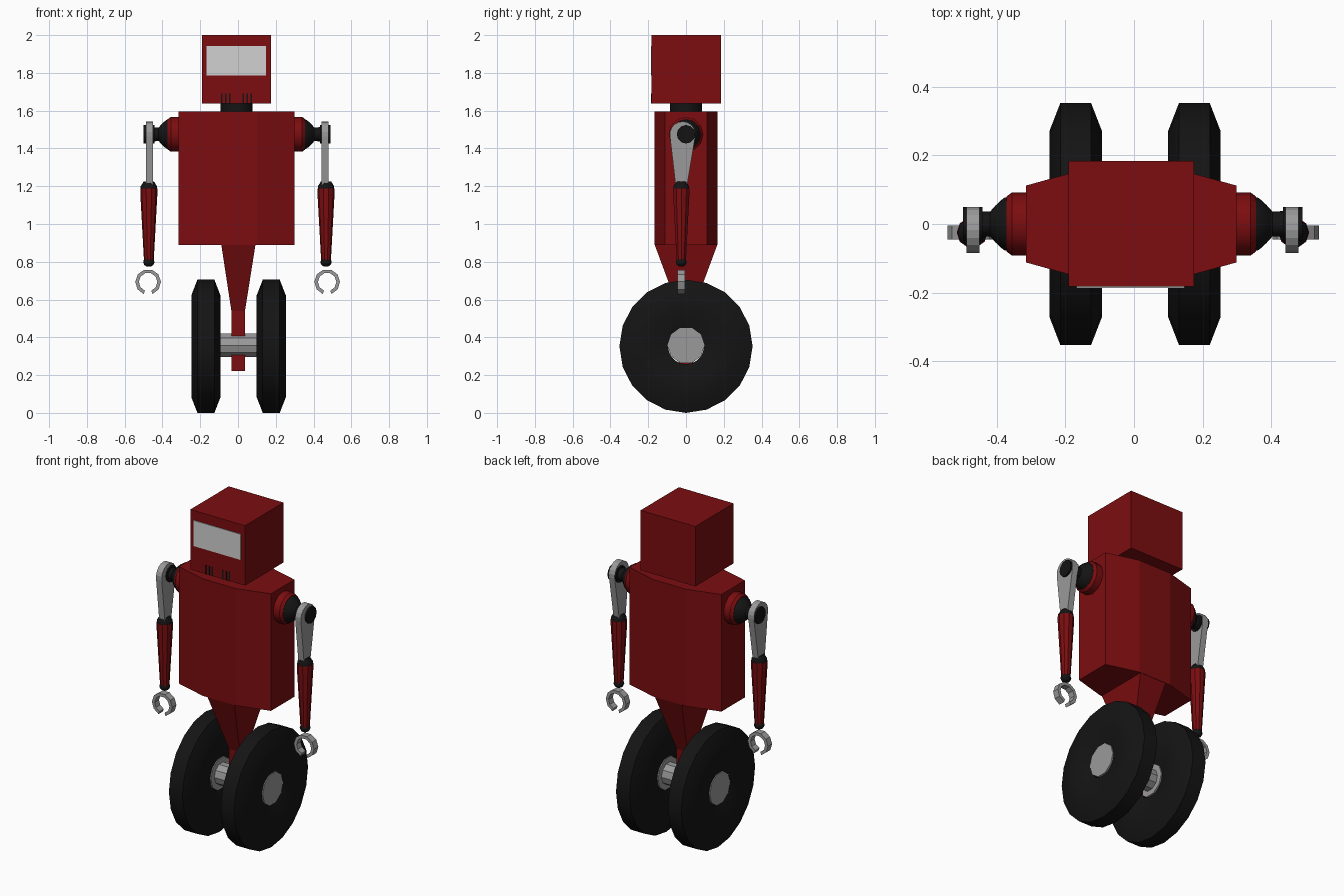
import bpy, bmesh, math
from mathutils import Vector

if "Cube" in bpy.data.objects:
    bpy.data.objects.remove(bpy.data.objects["Cube"])


def material(name, r, g, b):
    m = bpy.data.materials.new(name)
    m.diffuse_color = (r, g, b, 1)
    m.use_nodes = True
    m.node_tree.nodes["Principled BSDF"].inputs["Base Color"].default_value = m.diffuse_color
    return m


RED = material("red_paint", 0.20, 0.004, 0.005)
BLACK = material("black_rubber", 0.007, 0.007, 0.007)
GREY = material("grey_metal", 0.32, 0.32, 0.32)
VISOR = material("pale_visor", 0.64, 0.64, 0.64)


def finish(name, bm, mat, smooth=None):
    bmesh.ops.recalc_face_normals(bm, faces=bm.faces[:])
    me = bpy.data.meshes.new(name)
    bm.to_mesh(me)
    bm.free()
    me.materials.append(mat)
    ob = bpy.data.objects.new(name, me)
    bpy.context.collection.objects.link(ob)
    if smooth:
        bpy.ops.object.select_all(action='DESELECT')
        ob.select_set(True)
        bpy.context.view_layer.objects.active = ob
        bpy.ops.object.shade_smooth_by_angle(angle=math.radians(smooth))
    return ob


def loft(name, rings, mat, smooth=None, closed=False):
    """Skin a list of equal-length rings; cap the ends unless closed."""
    bm = bmesh.new()
    vs = [[bm.verts.new(p) for p in ring] for ring in rings]
    n = len(vs[0])
    pairs = list(zip(vs, vs[1:])) + ([(vs[-1], vs[0])] if closed else [])
    for a, b in pairs:
        for i in range(n):
            j = (i + 1) % n
            bm.faces.new((a[i], a[j], b[j], b[i]))
    if not closed:
        bm.faces.new(vs[0])
        bm.faces.new(vs[-1])
    return finish(name, bm, mat, smooth)


def lathe(name, profile, origin, axis, segs, mat, smooth=35, closed=False):
    """Revolve (position, radius) pairs about the x or z axis."""
    rings = []
    for t, r in profile:
        ring = []
        for i in range(segs):
            a = 2 * math.pi * i / segs
            c, s = r * math.cos(a), r * math.sin(a)
            ring.append(Vector(origin) + Vector((t, c, s) if axis == 'x' else (c, s, t)))
        rings.append(ring)
    return loft(name, rings, mat, smooth, closed)


def rect(cx, hx, hy, z):
    return [(cx - hx, -hy, z), (cx + hx, -hy, z), (cx + hx, hy, z), (cx - hx, hy, z)]


def box(name, x0, x1, y0, y1, z0, z1, mat):
    rings = [[(x0, y0, z), (x1, y0, z), (x1, y1, z), (x0, y1, z)] for z in (z0, z1)]
    return loft(name, rings, mat)


# Head, visor, mouth slots and neck
CX = -0.008
box("head", CX - 0.183, CX + 0.183, -0.182, 0.184, 1.638, 2.0, RED)
box("visor", -0.167, 0.148, -0.186, -0.180, 1.787, 1.942, VISOR)
for side in (-1, 1):
    for k in range(3):
        x = CX + side * (0.035 + 0.022 * k)
        box("mouth_slot", x - 0.004, x + 0.004, -0.185, -0.180, 1.638, 1.692, BLACK)
lathe("neck", [(1.58, 0.085), (1.65, 0.085)], (CX, 0, 0), 'z', 16, BLACK)

# Eight-sided torso
plan = [(-0.307, -0.112), (-0.11, -0.167), (0.11, -0.167), (0.307, -0.112),
        (0.307, 0.112), (0.11, 0.167), (-0.11, 0.167), (-0.307, 0.112)]
loft("torso", [[(CX + x, y, z) for x, y in plan] for z in (0.888, 1.595)], RED)

# Tapered waist running into the axle post
loft("waist_post", [rect(0.001, 0.036, 0.036, 0.222), rect(0.001, 0.036, 0.036, 0.54),
                    rect(0.002, 0.09, 0.165, 0.888)], RED)

# Wheels and axle
AXLE_Z = 0.3575
tyre = [(-0.045, 0.3525), (0.045, 0.3525), (0.077, 0.27), (0.077, 0.19),
        (0.05, 0.095), (-0.05, 0.095), (-0.077, 0.19), (-0.077, 0.27)]
for x in (-0.17, 0.176):
    lathe("tyre", tyre, (x, 0, AXLE_Z - 0.005), 'x', 20, BLACK, 50, True)
    lathe("wheel_hub", [(-0.057, 0.098), (0.057, 0.098)], (x, 0, AXLE_Z), 'x', 10, GREY)
lathe("axle", [(-0.17, 0.065), (0.176, 0.065)], (0, 0, AXLE_Z), 'x', 10, GREY)

# Arms
SHOULDER_Z = 1.475
ARM_Y = -0.025
for side in (-1, 1):
    def lathe_x(name, profile, cx, segs, mat):
        return lathe(name, [(side * t, r) for t, r in profile],
                     (cx, 0, SHOULDER_Z), 'x', segs, mat)

    lathe_x("shoulder_collar", [(0.28, 0.092), (0.348, 0.092), (0.364, 0.08)], CX, 12, RED)
    lathe_x("shoulder_ball", [(0.34, 0.082), (0.372, 0.076), (0.395, 0.055),
                              (0.412, 0.036), (0.45, 0.038)], CX, 12, BLACK)
    lathe_x("shoulder_pin", [(0.438, 0.049), (0.495, 0.049)], -0.004, 12, BLACK)

    # Teardrop upper arm plate
    outline = [(-0.055, 1.205), (0.006, 1.205)]
    for i in range(11):
        a = math.radians(-10 + 20 * i)
        outline.append((-0.018 + 0.068 * math.cos(a), SHOULDER_Z + 0.068 * math.sin(a)))
    loft("upper_arm", [[(-0.004 + side * x, y, z) for y, z in outline]
                       for x in (0.446, 0.484)], GREY)

    # Elbow, forearm and wrist
    base = (-0.003 + side * 0.469, ARM_Y, 0)
    lathe("elbow", [(1.18, 0.043), (1.2, 0.043), (1.224, 0.028)], base, 'z', 10, BLACK)
    lathe("forearm", [(0.81, 0.026), (1.155, 0.045), (1.187, 0.045)], base, 'z', 10, RED)
    lathe("wrist", [(0.775, 0.012), (0.783, 0.024), (0.797, 0.03), (0.812, 0.026),
                    (0.82, 0.015)], base, 'z', 10, BLACK, 60)

    # Open ring gripper
    rings = []
    hand_x = -0.002 + side * 0.474
    for i in range(10):
        a = math.radians(-70 + 320 * i / 9)
        rings.append([(hand_x + r * math.cos(a), ARM_Y + y, 0.693 + r * math.sin(a))
                      for r, y in ((0.049, -0.02), (0.068, -0.02), (0.068, 0.02), (0.049, 0.02))])
    loft("gripper", rings, GREY)
